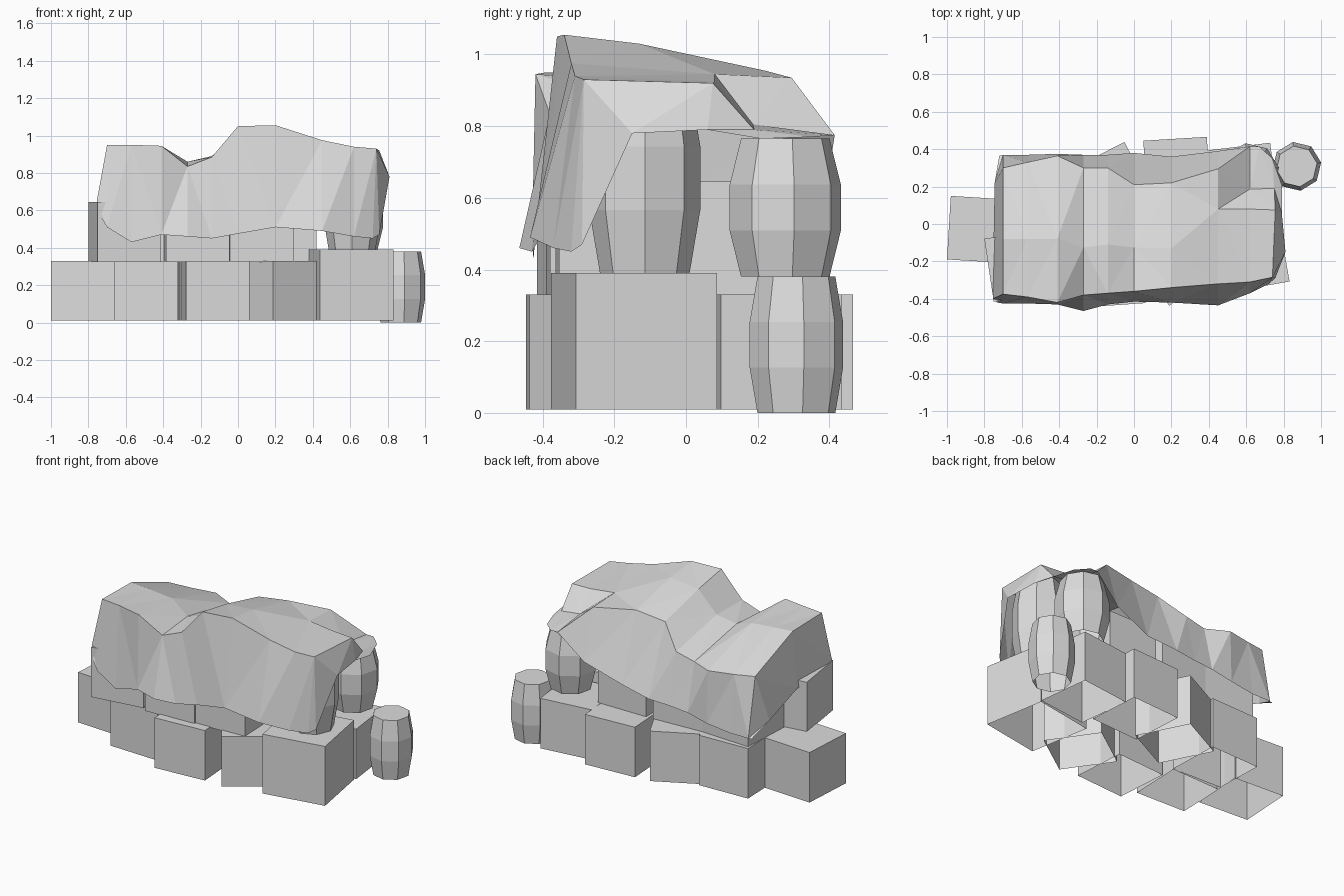
import bpy
import bmesh
from math import radians, pi, cos, sin

cube = bpy.data.objects.get("Cube")
if cube:
    bpy.data.objects.remove(cube, do_unlink=True)

grey = bpy.data.materials.new("plain_grey")
grey.use_nodes = True
GREY = (0.72, 0.72, 0.72, 1)
grey.diffuse_color = GREY
grey.node_tree.nodes["Principled BSDF"].inputs["Base Color"].default_value = GREY


def finish(name, bm):
    """Turn a bmesh into a flat shaded grey object."""
    bmesh.ops.recalc_face_normals(bm, faces=bm.faces)
    mesh = bpy.data.meshes.new(name)
    bm.to_mesh(mesh)
    bm.free()
    mesh.materials.append(grey)
    obj = bpy.data.objects.new(name, mesh)
    bpy.context.collection.objects.link(obj)
    return obj


def crate(name, x, y, turn, base, width=0.34, height=0.32):
    """Box with an open underside."""
    bm = bmesh.new()
    bmesh.ops.create_cube(bm, size=1)
    underside = min(bm.faces, key=lambda f: f.calc_center_median().z)
    bmesh.ops.delete(bm, geom=[underside], context='FACES_ONLY')
    obj = finish(name, bm)
    obj.scale = (width, width, height)
    obj.location = (x, y, base + height / 2)
    obj.rotation_euler.z = radians(turn)


def barrel(name, x, y, base, height, end_radius, belly_radius, turn=9):
    """Eight sided barrel with a straight belly band and open underside."""
    bm = bmesh.new()
    profile = [(end_radius, 0), (belly_radius, height / 3),
               (belly_radius, height * 2 / 3), (end_radius, height)]
    rings = []
    for r, z in profile:
        angles = [radians(turn) + i * pi / 4 for i in range(8)]
        rings.append([bm.verts.new((r * cos(a), r * sin(a), z)) for a in angles])
    for low, high in zip(rings, rings[1:]):
        for i in range(8):
            j = (i + 1) % 8
            bm.faces.new((low[i], low[j], high[j], high[i]))
    bm.faces.new(rings[-1])
    finish(name, bm).location = (x, y, base)


# Bottom layer of crates: x, y, turn
bottom_crates = [
    (-0.82, -0.03, -3.5), (-0.485, -0.18, -2), (-0.12, -0.265, 4),
    (0.23, -0.2, 35), (-0.48, 0.145, 2), (-0.125, 0.21, 27),
    (0.23, 0.286, 3.5), (0.58, 0.245, 7),
]
for n, (x, y, turn) in enumerate(bottom_crates, 1):
    crate(f"bottom_crate_{n}", x, y, turn, 0.01)
crate("large_crate", 0.6, -0.145, 10, 0.01, 0.4, 0.38)

# Upper layer of crates, mostly under the cover
upper_crates = [
    (-0.607, -0.222, 8.5), (-0.22, -0.215, 2), (0.12, -0.19, 2),
    (0.25, 0.12, 0), (-0.13, 0.11, 3), (-0.48, 0.11, -3),
]
for n, (x, y, turn) in enumerate(upper_crates, 1):
    crate(f"upper_crate_{n}", x, y, turn, 0.325)

# Barrels
barrel("ground_barrel", 0.87, 0.308, 0, 0.38, 0.11, 0.132)
barrel("upper_barrel_back", 0.62, 0.277, 0.38, 0.385, 0.125, 0.157)
barrel("upper_barrel_front", 0.61, -0.115, 0.39, 0.53, 0.125, 0.155, 0)

# Draped cover. Each cross-section: x, then (y, z) of the
# front hem, front top edge, middle, back top edge, back hem
sections = [
    (-0.7, (-0.425, 0.51), (-0.375, 0.95), (-0.08, 0.945), (0.3, 0.8), (0.37, 0.43)),
    (-0.57, (-0.425, 0.43), (-0.39, 0.95), (-0.08, 0.935), (0.33, 0.79), (0.37, 0.43)),
    (-0.41, (-0.43, 0.47), (-0.42, 0.945), (-0.08, 0.92), (0.365, 0.785), (0.375, 0.45)),
    (-0.27, (-0.465, 0.46), (-0.38, 0.835), (-0.125, 0.86), (0.3, 0.78), (0.37, 0.48)),
    (-0.14, (-0.43, 0.45), (-0.37, 0.885), (-0.11, 0.89), (0.3, 0.81), (0.37, 0.49)),
    (0, (-0.415, 0.475), (-0.36, 1.05), (-0.125, 1.01), (0.21, 0.93), (0.38, 0.5)),
    (0.2, (-0.42, 0.51), (-0.34, 1.055), (-0.13, 1.03), (0.22, 0.955), (0.36, 0.53)),
    (0.45, (-0.435, 0.49), (-0.32, 0.975), (0.08, 0.945), (0.295, 0.935), (0.39, 0.62)),
    (0.62, (-0.37, 0.46), (-0.31, 0.94), (0.08, 0.925), (0.187, 0.805), (0.415, 0.775)),
]
columns = [[(x, y, z) for y, z in rows] for x, *rows in sections]
left_hem = [(-0.73, -0.42, 0.56), (-0.755, -0.4, 0.65), (-0.75, -0.05, 0.6),
            (-0.745, 0.22, 0.5), (-0.72, 0.365, 0.43)]
# The back right corner sinks into a flat flap above the barrel
right_edge = [(0.72, -0.32, 0.45), (0.74, -0.285, 0.93), (0.755, 0.075, 0.92),
              (0.75, 0.19, 0.79), (0.67, 0.415, 0.775)]
right_hem = [(0.755, -0.29, 0.47), (0.81, -0.15, 0.78), (0.79, 0.06, 0.79),
             (0.79, 0.21, 0.765), (0.74, 0.35, 0.77)]

bm = bmesh.new()
grid = [[bm.verts.new(p) for p in col]
        for col in [left_hem, *columns, right_edge, right_hem]]
for a, b in zip(grid, grid[1:]):
    for i in range(len(a) - 1):
        bm.faces.new((a[i], b[i], b[i + 1], a[i + 1]))
bmesh.ops.triangulate(bm, faces=bm.faces)
finish("cloth_cover", bm)
